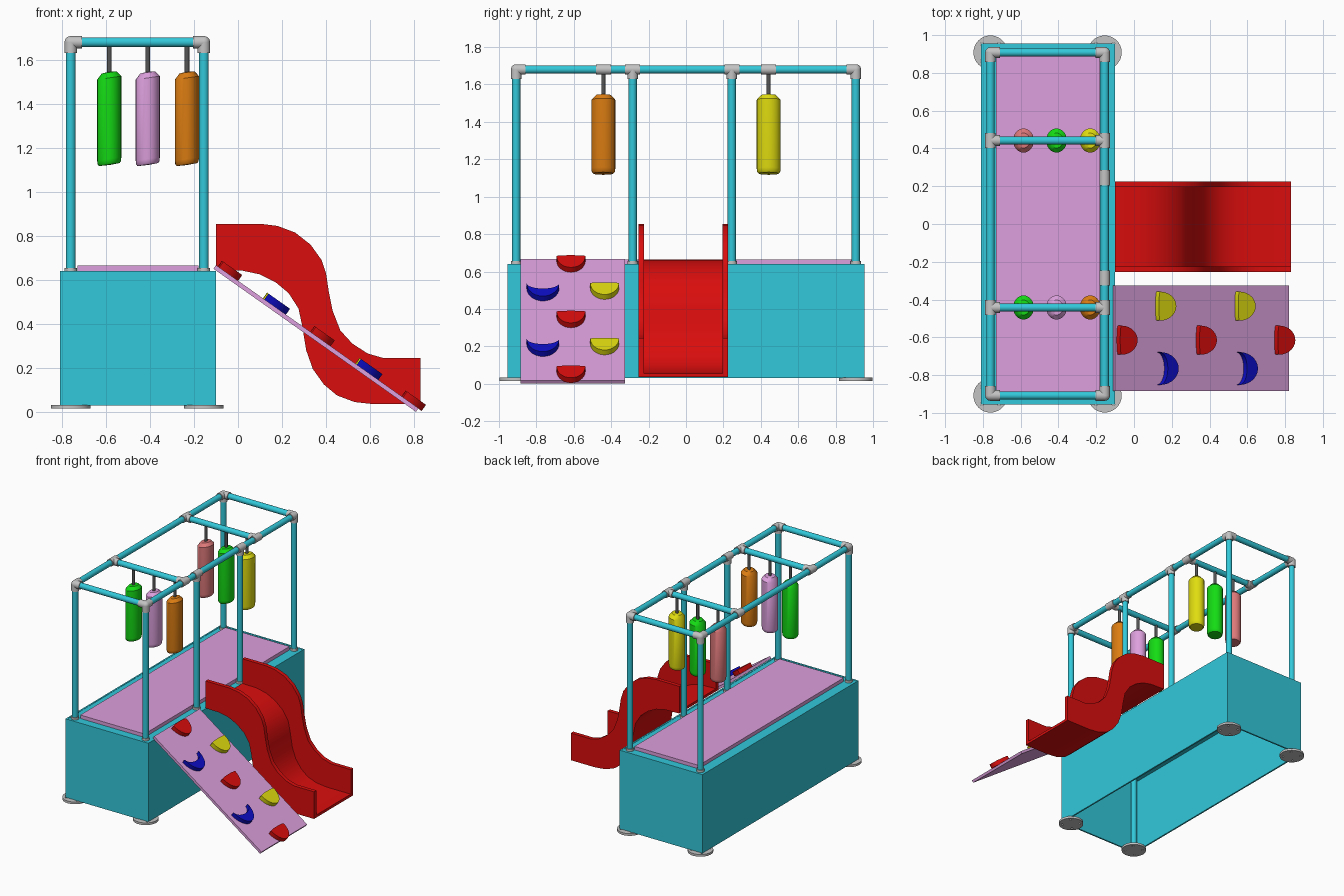
import bpy, bmesh, math
from mathutils import Vector, Matrix

if "Cube" in bpy.data.objects:
    bpy.data.objects.remove(bpy.data.objects["Cube"], do_unlink=True)


def material(name, *rgb):
    m = bpy.data.materials.new(name)
    m.use_nodes = True
    color = (*rgb, 1)
    m.diffuse_color = color
    bsdf = next(n for n in m.node_tree.nodes if n.type == "BSDF_PRINCIPLED")
    bsdf.inputs["Base Color"].default_value = color
    return m


cyan = material("cyan", 0.032, 0.58, 0.70)
plum = material("plum", 0.723, 0.352, 0.723)
red = material("red", 0.70, 0.004, 0.004)
yellow = material("yellow", 0.75, 0.72, 0.005)
orange = material("orange", 0.716, 0.205, 0.006)
green = material("green", 0.007, 0.716, 0.007)
salmon = material("salmon", 0.73, 0.19, 0.195)
blue = material("blue", 0.004, 0.004, 0.58)
light_grey = material("light grey", 0.55, 0.55, 0.55)
dark_grey = material("dark grey", 0.09, 0.09, 0.09)


def finish(name, bm, mat, smooth=False):
    bmesh.ops.recalc_face_normals(bm, faces=bm.faces)
    mesh = bpy.data.meshes.new(name)
    bm.to_mesh(mesh)
    bm.free()
    ob = bpy.data.objects.new(name, mesh)
    bpy.context.collection.objects.link(ob)
    mesh.materials.append(mat)
    if smooth:
        bpy.ops.object.select_all(action="DESELECT")
        ob.select_set(True)
        bpy.context.view_layer.objects.active = ob
        bpy.ops.object.shade_smooth_by_angle(angle=math.radians(40))
    return ob


def add_box(bm, lo, hi):
    lo, hi = Vector(lo), Vector(hi)
    mat = Matrix.Translation((lo + hi) / 2) @ Matrix.Diagonal((*(hi - lo), 1))
    bmesh.ops.create_cube(bm, size=1, matrix=mat)


def add_tube(bm, a, b, r, n=20):
    a, b = Vector(a), Vector(b)
    turn = (b - a).to_track_quat("Z", "Y").to_matrix().to_4x4()
    bmesh.ops.create_cone(bm, cap_ends=True, segments=n, radius1=r, radius2=r,
                          depth=(b - a).length, matrix=Matrix.Translation((a + b) / 2) @ turn)


def add_prism(bm, outline, offset):
    """Extrude a closed outline of 3D points by an offset."""
    face = bm.faces.new([bm.verts.new(p) for p in outline])
    made = bmesh.ops.extrude_face_region(bm, geom=[face])["geom"]
    bmesh.ops.translate(bm, vec=offset, verts=[v for v in made if isinstance(v, bmesh.types.BMVert)])


XL, XR, YE, YC, TOP, DECK = -0.76, -0.155, 0.908, 0.442, 1.68, 0.64
GATE = (-0.285, 0.245)
BX0, BX1, BY, T = -0.81, -0.10, 0.955, 0.012

# Base: four panels, open underneath, with a lid and a raised floor pad
bm = bmesh.new()
for x in (BX0, BX1 - T):
    add_box(bm, (x, -BY, 0.03), (x + T, BY, DECK))
for y in (-BY, BY - T):
    add_box(bm, (BX0 + T, y, 0.03), (BX1 - T, y + T, DECK))
add_box(bm, (BX0 + T, T - BY, DECK - 0.02), (BX1 - T, BY - T, DECK - 0.002))
finish("base_panels", bm, cyan)

bm = bmesh.new()
add_box(bm, (-0.73, -0.888, DECK - 0.01), (-0.18, 0.888, 0.665))
finish("deck_pad", bm, plum)

# Pipe frame
corners = [(x, y) for x in (XL, XR) for y in (-YE, YE)]
posts = corners + [(XR, y) for y in GATE]
bm = bmesh.new()
for x, y in posts:
    add_tube(bm, (x, y, 0.02 if (x, y) in corners else DECK), (x, y, TOP), 0.022)
for x in (XL, XR):
    add_tube(bm, (x, -YE, TOP), (x, YE, TOP), 0.022)
for y in (-YE, -YC, YC, YE):
    add_tube(bm, (XL, y, TOP), (XR, y, TOP), 0.022)
finish("pipe_frame", bm, cyan, True)

# Pipe fittings: elbows, tees and post collars
bm = bmesh.new()
for x, y in corners:
    bmesh.ops.create_uvsphere(bm, u_segments=20, v_segments=12, radius=0.028,
                              matrix=Matrix.Translation((x, y, TOP)))
for x, y in posts:
    add_tube(bm, (x, y, TOP), (x, y, TOP - 0.05), 0.028)
    add_tube(bm, (x, y, DECK - 0.002), (x, y, DECK + 0.015), 0.028)
for x in (XL, XR):
    inward = 0.05 if x == XL else -0.05
    for y in (-YE, -YC, YC, YE):
        add_tube(bm, (x, y, TOP), (x + inward, y, TOP), 0.028)
    for s in (-1, 1):
        add_tube(bm, (x, s * YE, TOP), (x, s * (YE - 0.05), TOP), 0.028)
        add_tube(bm, (x, s * YC - 0.04, TOP), (x, s * YC + 0.04, TOP), 0.028)
for y in GATE:
    add_tube(bm, (XR, y - 0.04, TOP), (XR, y + 0.04, TOP), 0.028)
finish("pipe_fittings", bm, light_grey, True)

# Round foot plates with bolt holes
bm, holes = bmesh.new(), bmesh.new()
for x, y in corners:
    add_tube(bm, (x, y, 0.015), (x, y, 0.032), 0.09, 40)
    for k in range(4):
        a = math.pi * (k / 2 + 0.25)
        hx, hy = x + 0.065 * math.cos(a), y + 0.065 * math.sin(a)
        add_tube(holes, (hx, hy, 0), (hx, hy, 0.06), 0.008, 12)
feet = finish("foot_plates", bm, light_grey, True)
cutter = finish("bolt_hole_cutter", holes, dark_grey)
cutter.hide_render = True
cutter.hide_set(True)
cut = feet.modifiers.new("bolt_holes", "BOOLEAN")
cut.operation, cut.object, cut.solver = "DIFFERENCE", cutter, "EXACT"


# Hanging bags on rods: lathed ellipse with chamfered, slightly slanted ends
def hanging_bag(name, x, y, mat):
    bm = bmesh.new()
    profile = [(0, 1.122), (0.85, 1.124), (0.96, 1.132), (1, 1.15),
               (1, 1.518), (0.62, 1.543), (0, 1.546)]
    edge = [bm.verts.new((r, 0, z)) for r, z in profile]
    edges = [bm.edges.new(pair) for pair in zip(edge, edge[1:])]
    bmesh.ops.spin(bm, geom=edge + edges, cent=(0, 0, 0), axis=(0, 0, 1),
                   angle=math.tau, steps=24, use_merge=True)
    bmesh.ops.remove_doubles(bm, verts=bm.verts, dist=0.0001)
    for v in bm.verts:
        v.co = (x + v.co.x * 0.055, y + v.co.y * 0.064, v.co.z + v.co.x * 0.008)
    finish(name, bm, mat, True)
    bm = bmesh.new()
    add_tube(bm, (x, y, 1.53), (x, y, TOP), 0.011, 12)
    finish(name + "_rod", bm, dark_grey, True)


for row, y, mats in (("front", -YC, (green, plum, orange)), ("back", YC, (salmon, green, yellow))):
    for x, mat in zip((-0.585, -0.41, -0.232), mats):
        hanging_bag(f"{row}_{mat.name}_bag", x, y, mat)

# Wavy slide: curved floor between two tall side walls
upper = [(-0.10, 0.855), (0.10, 0.855), (0.18, 0.845), (0.26, 0.815), (0.33, 0.76), (0.38, 0.69),
         (0.40, 0.63), (0.412, 0.55), (0.43, 0.46), (0.465, 0.37), (0.52, 0.31), (0.59, 0.265),
         (0.66, 0.245), (0.83, 0.245)]
lower = [(-0.10, 0.645), (0.02, 0.642), (0.10, 0.625), (0.17, 0.59), (0.23, 0.54), (0.275, 0.47),
         (0.292, 0.39), (0.31, 0.28), (0.34, 0.195), (0.39, 0.125), (0.45, 0.075), (0.53, 0.045),
         (0.62, 0.035), (0.83, 0.035)]
floor_top = []
for i, (x, z) in enumerate(lower):
    (ax, az), (bx, bz) = lower[max(i - 1, 0)], lower[min(i + 1, len(lower) - 1)]
    t = Vector((bx - ax, bz - az)).normalized()
    floor_top.append((max(x - t.y * 0.02, -0.10), z + t.x * 0.02))
bm = bmesh.new()
for y, top, depth in ((-0.255, upper, 0.03), (0.195, upper, 0.03), (-0.225, floor_top, 0.42)):
    add_prism(bm, [(x, y, z) for x, z in top + lower[::-1]], (0, depth, 0))
finish("slide", bm, red, True)

# Climbing ramp, built flat along its slope and then tilted
run, drop = 0.92, 0.65
length, tilt = math.hypot(run, drop), math.atan2(drop, run)
slope = Matrix.Translation((-0.10, 0, 0.667)) @ Matrix.Rotation(tilt, 4, "Y")
bm = bmesh.new()
add_box(bm, (0, -0.885, -0.02), (length, -0.325, 0))
finish("climbing_ramp", bm, plum).matrix_world = slope


# Climbing holds: outer arc downhill, second arc closing the uphill side
def climbing_hold(name, x, y, mat, half, bulge, back):
    steps = [math.pi * i / 14 for i in range(15)]
    front = [(bulge * math.sin(a), -half * math.cos(a), -0.002) for a in steps]
    rear = [(back * math.sin(a), half * math.cos(a), -0.002) for a in steps[1:-1]]
    bm = bmesh.new()
    add_prism(bm, front + rear, (0, 0, 0.034))
    s = (x + 0.10) / math.cos(tilt)
    finish(name, bm, mat, True).matrix_world = slope @ Matrix.Translation((s, y, 0))


for i, x in enumerate((-0.085, 0.335, 0.75)):
    climbing_hold(f"red_hold_{i + 1}", x, -0.615, red, 0.077, 0.105, -0.008)
for i, x in enumerate((0.12, 0.54)):
    climbing_hold(f"yellow_hold_{i + 1}", x, -0.435, yellow, 0.077, 0.105, -0.008)
    climbing_hold(f"blue_hold_{i + 1}", x, -0.765, blue, 0.087, 0.12, 0.05)
